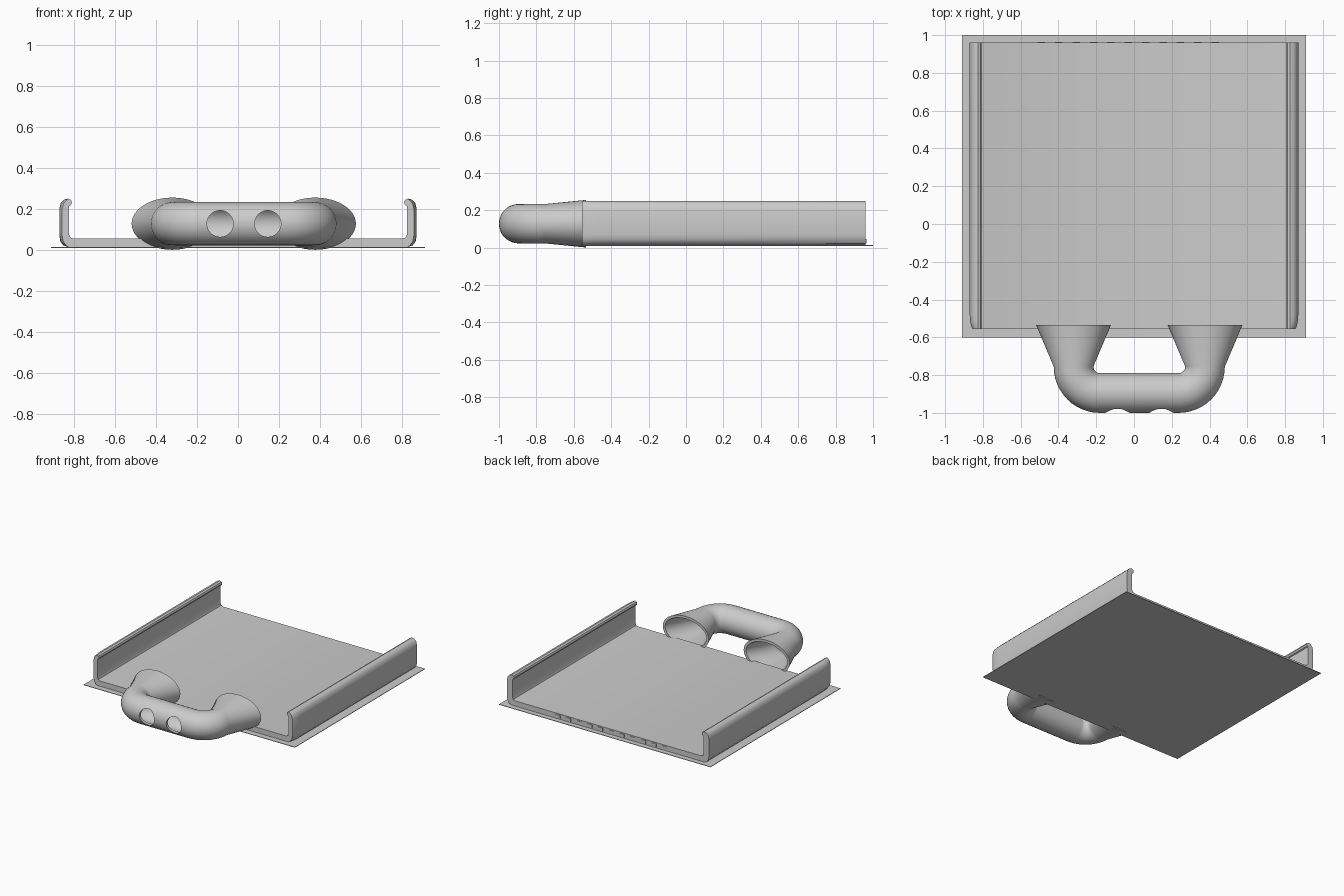
import bpy, bmesh
from math import sin, cos, pi, radians
from mathutils import Vector

cube = bpy.data.objects.get("Cube")
if cube:
    bpy.data.objects.remove(cube, do_unlink=True)

gray = bpy.data.materials.new("plain gray")
gray.use_nodes = True
gray.diffuse_color = (0.6, 0.6, 0.6, 1)
gray.node_tree.nodes["Principled BSDF"].inputs["Base Color"].default_value = (0.6, 0.6, 0.6, 1)


def finish(name, bm):
    bmesh.ops.recalc_face_normals(bm, faces=bm.faces)
    mesh = bpy.data.meshes.new(name)
    bm.to_mesh(mesh)
    bm.free()
    mesh.materials.append(gray)
    ob = bpy.data.objects.new(name, mesh)
    bpy.context.scene.collection.objects.link(ob)
    return ob


def activate(ob):
    bpy.ops.object.select_all(action='DESELECT')
    ob.select_set(True)
    bpy.context.view_layer.objects.active = ob


def smooth(ob, angle=35):
    activate(ob)
    bpy.ops.object.shade_smooth_by_angle(angle=radians(angle))


def box(name, lo, hi):
    bm = bmesh.new()
    bmesh.ops.create_cube(bm, size=1)
    for v in bm.verts:
        v.co = [(a + b) / 2 + c * (b - a) for a, b, c in zip(lo, hi, v.co)]
    return finish(name, bm)


def bridge(bm, rings, closed=False):
    """Skin neighbouring rings with quads."""
    pairs = list(zip(rings, rings[1:])) + ([(rings[-1], rings[0])] if closed else [])
    for a, b in pairs:
        for i in range(len(a)):
            j = (i + 1) % len(a)
            bm.faces.new((a[i], a[j], b[j], b[i]))


# Thin sheet under the tray
box("base_sheet", (-0.91, -0.6, 0.01), (0.91, 1, 0.014))

# Tray: floor and lipped side walls as one extruded section
half = [(0.825, 0.014), (0.85, 0.022), (0.865, 0.042), (0.87, 0.07),
        (0.87, 0.2), (0.863, 0.228), (0.847, 0.245), (0.827, 0.25),
        (0.813, 0.244), (0.808, 0.231), (0.813, 0.219), (0.822, 0.215),
        (0.822, 0.075), (0.816, 0.061), (0.8, 0.055)]
section = half + [(-x, z) for x, z in reversed(half)]
bm = bmesh.new()
rings = []
# the outer faces round in slightly toward the front
for y, inset in [(-0.555, 0.014), (-0.54, 0.008), (-0.515, 0.003), (-0.48, 0), (0.96, 0)]:
    rings.append([bm.verts.new((x - (inset if x > 0 else -inset) * (abs(x) > 0.83), y, z))
                  for x, z in section])
bridge(bm, rings)
bm.faces.new(rings[0])
bm.faces.new(rings[-1])
smooth(finish("tray", bm))

# Small ticks along the back edge of the floor
for i in range(11):
    x = 0.43 - i * 0.092
    box("back_tick", (x - 0.02, 0.958, 0.022), (x + 0.02, 0.964, 0.046))

# Hollow handle: flared oval feet, two bends and a front bar
MID, SPAN, BEND, ZC, R, WALL = 0.028, 0.348, 0.14, 0.128, 0.105, 0.02
BAR_Y = -0.895
FOOT_Y = -0.535
stations = [(-SPAN, FOOT_Y, 0, 0.198, 0.127)]
for k in range(13):
    a = k / 12 * pi / 2
    stations.append((-SPAN + BEND * (1 - cos(a)), BAR_Y + BEND * (1 - sin(a)), a, R, R))
stations += [(-x, y, pi - a, rx, rz) for x, y, a, rx, rz in reversed(stations)]


def sweep(bm, shrink, n=48):
    rings = []
    for x, y, a, rx, rz in stations:
        across = Vector((cos(a), sin(a), 0))
        rings.append([bm.verts.new(Vector((x + MID, y, ZC))
                      + across * (rx - shrink) * cos(t) + Vector((0, 0, rz - shrink)) * sin(t))
                      for t in (2 * pi * i / n for i in range(n))])
    return rings


bm = bmesh.new()
bridge(bm, sweep(bm, 0) + sweep(bm, WALL)[::-1], closed=True)
handle = finish("handle", bm)

# Two round holes through the front of the bar
for x in (-0.087, 0.145):
    bpy.ops.mesh.primitive_cylinder_add(vertices=40, radius=0.064, depth=0.2,
                                        location=(x, -1.0, ZC), rotation=(pi / 2, 0, 0))
    cutter = bpy.context.object
    cutter.name = "hole_cutter"
    cutter.hide_render = True
    cutter.data.materials.append(gray)
    activate(handle)
    mod = handle.modifiers.new("hole", 'BOOLEAN')
    mod.operation = 'DIFFERENCE'
    mod.solver = 'EXACT'
    mod.object = cutter
    bpy.ops.object.modifier_apply(modifier=mod.name)
    bpy.data.objects.remove(cutter, do_unlink=True)
smooth(handle)
